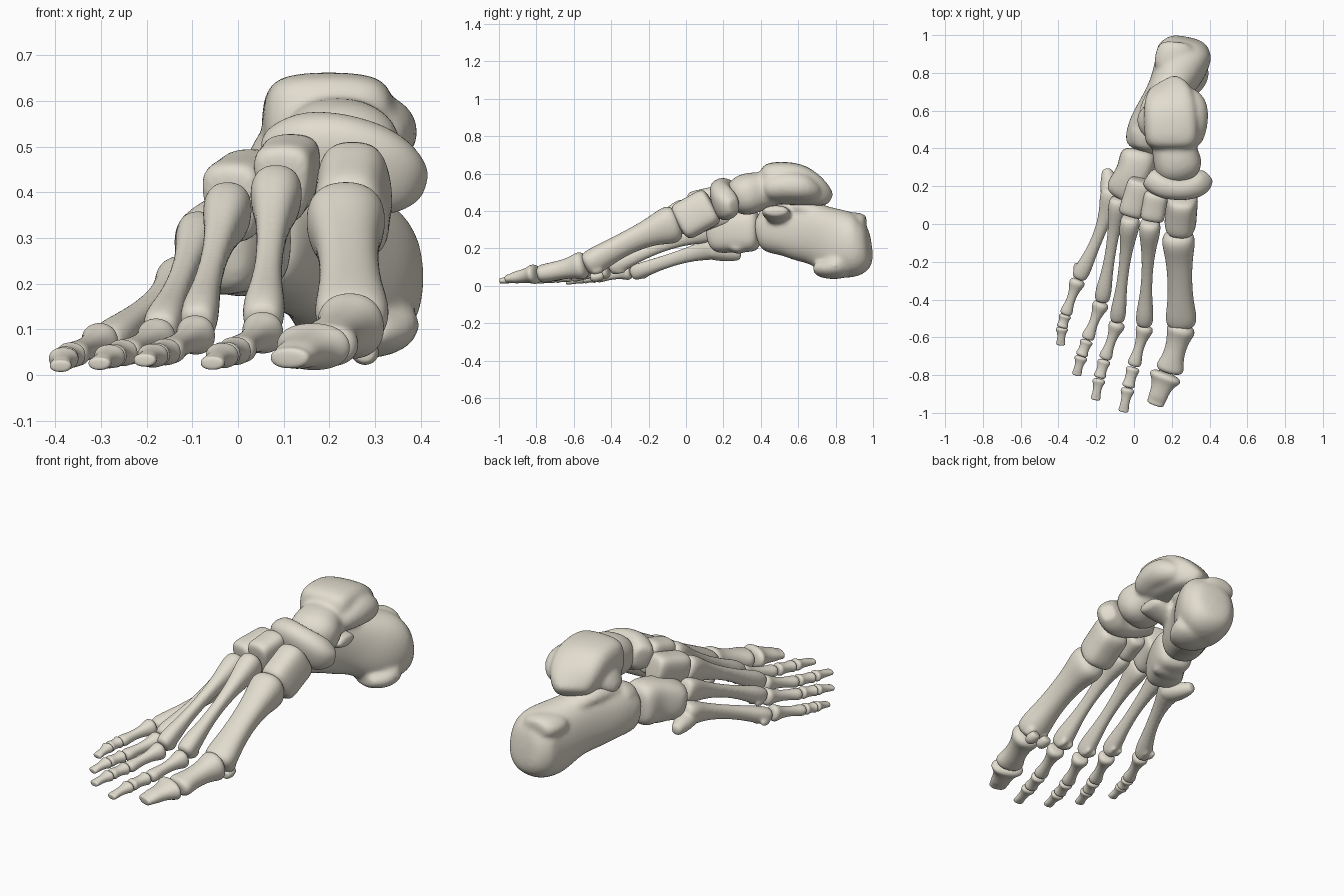
import bpy, bmesh, math
from mathutils import Vector

SIDES = 16
UP = Vector((0, 0, 1))
IVORY = bpy.data.materials.new("ivory")
IVORY.diffuse_color = (.76, .72, .62, 1)


def power(v, e):
    return math.copysign(abs(v) ** e, v)


def loft(bm, stations, boxy=1.0, wedge=0.0, roll=0.0, dome=0.35):
    """Closed tube; each station is x, y, z, half width, half height."""
    pts = [Vector(s[:3]) for s in stations]
    n = len(pts)
    rows = []
    for i, s in enumerate(stations):
        t = (pts[min(i + 1, n - 1)] - pts[max(i - 1, 0)]).normalized()
        side = t.cross(UP).normalized()
        up = side.cross(t)
        side, up = (side * math.cos(roll) - up * math.sin(roll),
                    up * math.cos(roll) + side * math.sin(roll))
        row = (pts[i], side, up, s[3] * 1.04, s[4] * 1.04)
        cap = t * dome * min(s[3], s[4])
        if i == 0:
            rows.append((pts[i] - cap, side, up, s[3] * .72, s[4] * .72))
        rows.append(row)
        if i == n - 1:
            rows.append((pts[i] + cap, side, up, s[3] * .72, s[4] * .72))
    rings = []
    for c, side, up, a, b in rows:
        ring = []
        for k in range(SIDES):
            ang = 2 * math.pi * k / SIDES
            cx, sz = power(math.cos(ang), boxy), power(math.sin(ang), boxy)
            ring.append(bm.verts.new(c + side * a * cx * (1 + wedge * sz) + up * b * sz))
        rings.append(ring)
    for r0, r1 in zip(rings, rings[1:]):
        for k in range(SIDES):
            j = (k + 1) % SIDES
            bm.faces.new((r0[k], r0[j], r1[j], r1[k]))
    bm.faces.new(rings[0][::-1])
    bm.faces.new(rings[-1])


def bone(name, *pieces, fuse=0.0):
    """One bone from lofted pieces (stations, options), fused if asked."""
    bm = bmesh.new()
    for stations, opts in pieces:
        loft(bm, stations, **opts)
    bmesh.ops.recalc_face_normals(bm, faces=bm.faces[:])
    for f in bm.faces:
        f.smooth = True
    me = bpy.data.meshes.new(name)
    bm.to_mesh(me)
    bm.free()
    me.materials.append(IVORY)
    ob = bpy.data.objects.new(name, me)
    bpy.context.collection.objects.link(ob)
    sub = ob.modifiers.new("round", 'SUBSURF')
    sub.levels = sub.render_levels = 2
    if fuse:
        rm = ob.modifiers.new("fuse", 'REMESH')
        rm.mode = 'VOXEL'
        rm.voxel_size = fuse
        rm.use_smooth_shade = True
        sm = ob.modifiers.new("soften", 'SMOOTH')
        sm.factor = 0.5
        sm.iterations = 6


def shaft(p0, p1, base, mid, head, bow=(0, 0, 0), grow=0.008):
    """Stations of a long bone: flared base, slim shaft, knuckle head."""
    p0, p1, bow = Vector(p0), Vector(p1), Vector(bow)
    d = (p1 - p0).normalized() * grow
    p0, p1 = p0 - d, p1 + d
    out = []
    for t, end, k in ((0, base, 1), (.1, base, .97), (.25, base, .35), (.5, base, 0),
                      (.74, head, .25), (.9, head, 1), (1, head, .9)):
        c = p0.lerp(p1, t) + bow * math.sin(math.pi * t)
        out.append((*c, *(e * k + m * (1 - k) for e, m in zip(end, mid))))
    return out


# Heel bone: body, rear lip, heel pad, rear facet, inner shelf, front process
bone("heel_bone",
     ([(.045, .42, .285, .10, .11), (.085, .52, .305, .115, .14), (.135, .62, .295, .105, .165),
       (.19, .72, .27, .11, .155), (.245, .82, .22, .138, .185),
       (.268, .91, .21, .148, .165), (.275, .945, .215, .125, .14)], dict(boxy=.85)),
     ([(.20, .82, .33, .10, .06), (.22, .90, .335, .105, .06), (.225, .945, .33, .09, .055)], {}),
     ([(.25, .71, .095, .09, .045), (.27, .77, .09, .12, .06), (.285, .84, .12, .12, .08)], {}),
     ([(.09, .50, .41, .08, .055), (.14, .62, .44, .11, .06), (.19, .73, .38, .08, .05)], {}),
     ([(.14, .50, .37, .06, .06), (.25, .48, .39, .08, .04), (.31, .48, .40, .07, .03)], {}),
     ([(.06, .42, .36, .08, .065), (.07, .50, .38, .09, .07)], {}),
     fuse=.012)

# Ankle bone: dome, neck and head, inner flare, outer flare
bone("ankle_bone",
     ([(.16, .735, .465, .09, .045), (.185, .69, .50, .125, .08), (.195, .61, .543, .142, .112),
       (.20, .50, .55, .142, .113), (.20, .425, .555, .138, .10)], dict(boxy=.58)),
     ([(.20, .47, .51, .11, .09), (.215, .38, .505, .115, .105),
       (.235, .31, .485, .13, .112), (.245, .265, .47, .105, .09)], dict(boxy=.85)),
     ([(.28, .45, .52, .085, .07), (.31, .54, .54, .085, .08), (.315, .63, .53, .08, .075),
       (.28, .68, .50, .06, .05)], {}),
     ([(.15, .54, .51, .14, .09), (.08, .54, .47, .10, .07), (.045, .53, .44, .06, .04)], {}),
     fuse=.012)

# Boat-shaped bone wrapping the ankle head
bone("navicular_bone",
     ([(.09, .245, .48, .06, .07), (.14, .21, .487, .067, .093), (.22, .195, .47, .062, .105),
       (.30, .20, .447, .065, .1), (.355, .225, .43, .066, .08),
       (.382, .25, .425, .045, .05)], dict(boxy=.82, roll=.3)))

# Cube-shaped bone with its underside ridge
bone("cuboid_bone",
     ([(.025, .365, .295, .10, .115), (.01, .29, .295, .094, .11), (-.02, .23, .285, .095, .105),
       (-.06, .165, .265, .098, .095)], dict(boxy=.7)),
     ([(.07, .27, .22, .05, .04), (.0, .29, .20, .05, .035), (-.06, .27, .22, .04, .035)], {}),
     fuse=.012)

# Three wedge bones
for name, a, b, w, h, wedge in (
        ("inner_wedge_bone", (.255, .13, .425), (.243, -.025, .34), .084, .106, -.12),
        ("middle_wedge_bone", (.12, .165, .445), (.097, .035, .415), .062, .09, .25),
        ("outer_wedge_bone", (.035, .225, .41), (-.015, .06, .375), .066, .092, .22)):
    m = [(p + q) / 2 for p, q in zip(a, b)]
    bone(name, ([(*a, w, h), (*m, w * .94, h * .94), (*b, w, h)],
                dict(boxy=.7, wedge=wedge, dome=.25)))

# Five midfoot bones: base, head, base size, shaft size, head size, bow
MIDFOOT = (
    ((.235, -.07, .33), (.25, -.515, .115), (.085, .10), (.062, .06), (.08, .07), (0, 0, .02)),
    ((.085, .0, .395), (.055, -.515, .118), (.056, .074), (.027, .032), (.046, .053), (0, 0, .012)),
    ((-.02, .02, .36), (-.087, -.495, .112), (.052, .07), (.026, .031), (.041, .05), (0, 0, .012)),
    ((-.085, .12, .30), (-.168, -.39, .1), (.047, .064), (.026, .03), (.042, .045), (.005, 0, .012)),
    ((-.115, .165, .205), (-.287, -.27, .07), (.06, .06), (.028, .034), (.043, .042), (.018, 0, .01)),
)
for i, m in enumerate(MIDFOOT, 1):
    pieces = [(shaft(*m), dict(boxy=.88, wedge=.12))]
    # Paired knuckles under each head
    (hx, hy, hz), (w, h) = m[1], m[4]
    for s in (-1, 1):
        x = hx + s * w * .48
        pieces.append(([(x, hy + .06, hz - h * .3, w * .28, h * .4),
                        (x, hy + .02, hz - h * .42, w * .38, h * .45)], {}))
    if i == 5:  # outer spur
        pieces.append(([(-.115, .13, .185, .06, .045), (-.132, .22, .172, .048, .044),
                        (-.143, .285, .165, .028, .03)], {}))
    bone(f"midfoot_bone_{i}", *pieces, fuse=.008)

# Two pea bones under the big toe joint
for x, side in ((.205, "outer"), (.278, "inner")):
    bone(f"pea_bone_{side}", ([(x, -.45, .056, .026, .024), (x, -.48, .048, .032, .028),
                              (x, -.505, .046, .024, .022)], {}))

# Toes: joint points from root to tip, then overall thickness
TOES = (
    ([(.248, -.56, .108), (.19, -.765, .065), (.165, -.812, .062), (.115, -.945, .038)], 1.72),
    ([(.055, -.558, .093), (.003, -.735, .055), (-.008, -.775, .052), (-.028, -.85, .045),
      (-.035, -.885, .042), (-.055, -.983, .027)], 1.06),
    ([(-.092, -.538, .088), (-.15, -.70, .052), (-.16, -.735, .05), (-.18, -.80, .044),
      (-.187, -.835, .042), (-.203, -.92, .033)], 1.0),
    ([(-.178, -.432, .081), (-.242, -.595, .05), (-.254, -.63, .048), (-.274, -.685, .042),
      (-.282, -.715, .04), (-.302, -.79, .026)], 1.0),
    ([(-.302, -.312, .073), (-.358, -.465, .045), (-.367, -.495, .043), (-.378, -.535, .038),
      (-.382, -.562, .035), (-.388, -.63, .021)], .95),
)
for i, (pts, k) in enumerate(TOES, 1):
    joints = list(zip(pts[::2], pts[1::2]))
    for j, (p, q) in enumerate(joints):
        last = j == len(joints) - 1
        if j == 0:
            base, mid, head = (.043, .043), (.023, .025), (.034, .028)
        elif last:
            base, mid, head = (.034, .026), (.021, .018), (.025, .014)
        else:
            base, mid, head = (.034, .029), (.026, .023), (.032, .026)
        if i == 1:
            base, mid, head = (((.049, .030), (.029, .020), (.026, .013)) if last else
                               ((.043, .042), (.031, .029), (.042, .028)))
        sizes = [(a * k, b * k) for a, b in (base, mid, head)]
        bone(f"toe_{i}_bone_{j + 1}", (shaft(p, q, *sizes), dict(boxy=.9)))
